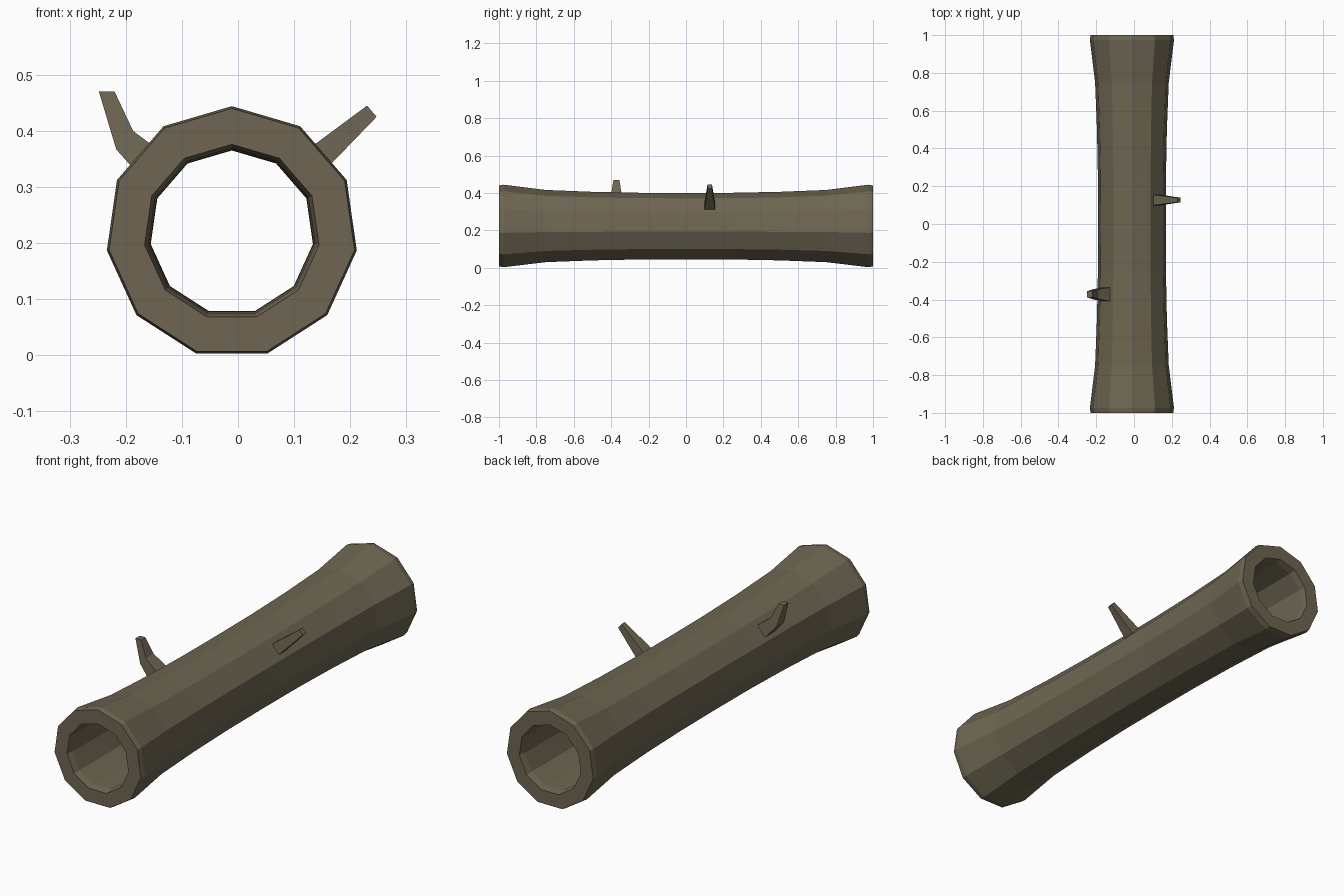
import bpy, bmesh, math

if "Cube" in bpy.data.objects:
    bpy.data.objects.remove(bpy.data.objects["Cube"])

bark = bpy.data.materials.new("bark_brown")
bark.diffuse_color = (0.156, 0.133, 0.084, 1)
bark.use_nodes = True
bark.node_tree.nodes["Principled BSDF"].inputs["Base Color"].default_value = bark.diffuse_color

SIDES, CX, CZ = 11, -0.011, 0.219


def finish(bm, name):
    bmesh.ops.recalc_face_normals(bm, faces=bm.faces)
    me = bpy.data.meshes.new(name)
    bm.to_mesh(me)
    bm.free()
    me.materials.append(bark)
    ob = bpy.data.objects.new(name, me)
    bpy.context.collection.objects.link(ob)
    return ob


def skin(bm, rings, closed):
    """Bridge consecutive vertex rings with quads."""
    count = len(rings) if closed else len(rings) - 1
    for i in range(count):
        a, b = rings[i], rings[(i + 1) % len(rings)]
        n = len(a)
        for k in range(n):
            bm.faces.new((a[k], a[(k + 1) % n], b[(k + 1) % n], b[k]))


# Hollow log: (y, radius) profile of one half, mirrored, outside then bore
outer = [(0.0, 0.181), (0.25, 0.182), (0.5, 0.187), (0.75, 0.197), (0.975, 0.225), (1.0, 0.221)]
inner = [(0.0, 0.146), (0.75, 0.147), (0.97, 0.150), (1.0, 0.157)]


def mirrored(p):
    return [(-y, r) for y, r in reversed(p[1:])] + p


profile = mirrored(outer) + mirrored(inner)[::-1]
bm = bmesh.new()
rings = []
for y, r in profile:
    rings.append([bm.verts.new((CX + r * math.sin(2 * math.pi * k / SIDES), y,
                                CZ + r * math.cos(2 * math.pi * k / SIDES)))
                  for k in range(SIDES)])
skin(bm, rings, True)
finish(bm, "hollow_log")


# Twigs: tapered four-sided stubs, each section = (upper xz, lower xz, half width)
def twig(name, y, sections):
    bm = bmesh.new()
    rings = []
    for (x1, z1), (x2, z2), h in sections:
        rings.append([bm.verts.new(c) for c in
                      ((x1, y - h, z1), (x1, y + h, z1), (x2, y + h, z2), (x2, y - h, z2))])
    skin(bm, rings, False)
    bm.faces.new(rings[0])
    bm.faces.new(rings[-1])
    finish(bm, name)


twig("right_twig", 0.127, [((0.095, 0.345), (0.135, 0.309), 0.029),
                           ((0.230, 0.445), (0.247, 0.425), 0.012)])
twig("left_twig", -0.372, [((-0.122, 0.351), (-0.162, 0.305), 0.037),
                           ((-0.187, 0.400), (-0.217, 0.367), 0.027),
                           ((-0.220, 0.470), (-0.248, 0.470), 0.016)])
